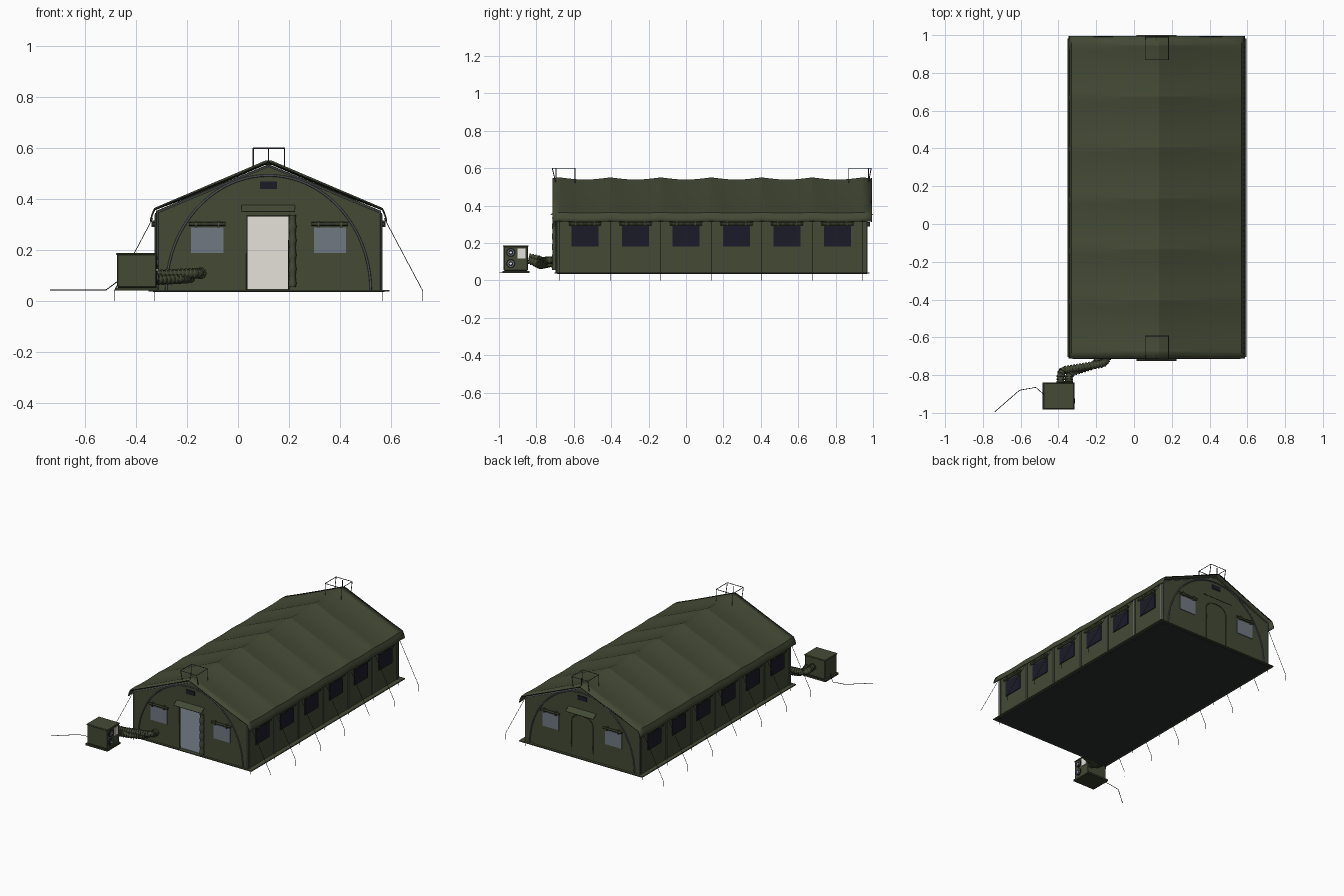
import bpy, bmesh, math
from mathutils import Vector

if "Cube" in bpy.data.objects:
    bpy.data.objects.remove(bpy.data.objects["Cube"], do_unlink=True)

CX = 0.12                        # tent centre line
FRONT, BACK = -0.69, 0.965       # end wall planes
FRAMES = [-0.675 + 0.27 * i for i in range(7)]
GROUND = 0.04


def material(name, r, g, b):
    m = bpy.data.materials.new(name)
    m.use_nodes = True
    m.diffuse_color = (r, g, b, 1)
    bsdf = next(n for n in m.node_tree.nodes if n.type == 'BSDF_PRINCIPLED')
    bsdf.inputs["Base Color"].default_value = (r, g, b, 1)
    bsdf.inputs["Roughness"].default_value = 0.8
    return m


CANVAS = material("olive canvas", 0.057, 0.068, 0.036)
SEAM = material("dark olive seam", 0.036, 0.042, 0.023)
DARK = material("dark window", 0.011, 0.011, 0.021)
PANE = material("grey blue window", 0.165, 0.19, 0.225)
LINER = material("pale liner", 0.78, 0.76, 0.7)
FLOOR = material("black groundsheet", 0.024, 0.027, 0.026)
METAL = material("grey metal", 0.075, 0.08, 0.092)
CORD = material("black cord", 0.012, 0.012, 0.014)


def mesh(name, verts, faces, mat, thick=0):
    bm = bmesh.new()
    vs = [bm.verts.new(v) for v in verts]
    for f in faces:
        bm.faces.new([vs[i] for i in f])
    bmesh.ops.recalc_face_normals(bm, faces=bm.faces[:])
    me = bpy.data.meshes.new(name)
    bm.to_mesh(me)
    bm.free()
    ob = bpy.data.objects.new(name, me)
    bpy.context.collection.objects.link(ob)
    me.materials.append(mat)
    if thick:
        mod = ob.modifiers.new("thickness", 'SOLIDIFY')
        mod.thickness, mod.offset = thick, 0
    return ob


def prism(name, outline, y0, y1, mat, caps=True):
    """Extrude an x-z outline along y."""
    n = len(outline)
    verts = [(x, y, z) for y in (y0, y1) for x, z in outline]
    faces = [(i, (i + 1) % n, n + (i + 1) % n, n + i) for i in range(n)]
    if caps:
        faces += [tuple(range(n)), tuple(range(n, 2 * n))]
    return mesh(name, verts, faces, mat)


def box(name, x0, x1, y0, y1, z0, z1, mat, bevel=0):
    ob = prism(name, [(x0, z0), (x1, z0), (x1, z1), (x0, z1)], y0, y1, mat)
    if bevel:
        ob.modifiers.new("bevel", 'BEVEL').width = bevel
    return ob


def tube(name, pts, radius, mat, sides=2, closed=False, radii=None):
    cu = bpy.data.curves.new(name, 'CURVE')
    cu.dimensions, cu.bevel_depth, cu.bevel_resolution = '3D', radius, sides
    cu.use_fill_caps = True
    sp = cu.splines.new('POLY')
    sp.points.add(len(pts) - 1)
    for i, p in enumerate(pts):
        sp.points[i].co = (*p, 1)
        sp.points[i].radius = radii[i] if radii else 1
    sp.use_cyclic_u = closed
    cu.materials.append(mat)
    ob = bpy.data.objects.new(name, cu)
    bpy.context.collection.objects.link(ob)
    return ob


def resample(pts, step):
    out = []
    for a, b in zip(pts, pts[1:]):
        a, b = Vector(a), Vector(b)
        n = max(1, round((b - a).length / step))
        out += [a.lerp(b, i / n) for i in range(n)]
    return out + [Vector(pts[-1])]


def smooth(ob, degrees):
    bpy.ops.object.select_all(action='DESELECT')
    ob.select_set(True)
    bpy.context.view_layer.objects.active = ob
    bpy.ops.object.shade_smooth_by_angle(angle=math.radians(degrees))


# Groundsheet and skirt
box("groundsheet", -0.335, 0.577, -0.69, 0.968, 0.034, 0.038, FLOOR)
box("ground_skirt", -0.352, 0.595, -0.704, 0.982, 0.037, 0.043, CANVAS)

# End walls: the front one has an open doorway
D0, D1, DTOP = 0.035, 0.2, 0.333
gable = [(CX + 0.442, GROUND), (CX + 0.442, 0.354), (CX, 0.537),
         (CX - 0.442, 0.354), (CX - 0.442, GROUND)]
doorway = [(D0, GROUND), (D0, DTOP), (D1, DTOP), (D1, GROUND)]
prism("front_wall", gable + doorway, FRONT, FRONT + 0.008, CANVAS)
prism("back_wall", gable, BACK - 0.008, BACK, CANVAS)

# Pale inner lining and floor
lining = [(CX + (x - CX) * 0.97, z - 0.016 if z > 0.1 else z + 0.004) for x, z in gable]
prism("inner_liner", lining, FRONT + 0.01, BACK - 0.02, LINER, caps=False)
prism("liner_back", lining, BACK - 0.02, BACK - 0.018, LINER)
box("inner_floor", -0.3, 0.54, FRONT + 0.01, BACK - 0.02, 0.044, 0.047, PANE)

# Roof: sagging canvas between frames, with an eave flap
half = [(0.464, 0.317), (0.458, 0.34), (0.448, 0.363), (0.3, 0.426), (0.15, 0.49), (0.012, 0.549)]
section = [(CX + x, z) for x, z in half] + [(CX - x, z) for x, z in reversed(half)]
SEG = 10
ys = [-0.713] + [FRAMES[0] + 0.27 * i / SEG for i in range(6 * SEG + 1)] + [0.994]
n = len(section)
verts = []
for y in ys:
    sag = abs(math.sin(math.pi * (y - FRAMES[0]) / 0.27)) * 0.012
    verts += [(x, y, z - sag * (1 if z > 0.37 else 0.4)) for x, z in section]
faces = [(r * n + c, r * n + c + 1, (r + 1) * n + c + 1, (r + 1) * n + c)
         for r in range(len(ys) - 1) for c in range(n - 1)]
smooth(mesh("roof", verts, faces, CANVAS, 0.005), 12)


def rolled_cover(name, a, b):
    pts = resample([a, b], 0.02)
    tube(name, pts, 0.007, SEAM, radii=[1 + 0.15 * (i % 2) for i in range(len(pts))])


# Side walls with windows, frame seams, guy lines and pegs
for s, side in ((1, "left"), (-1, "right")):
    wx = CX + s * 0.442

    def strip(name, out, y0, y1, z0, z1, mat):
        box(name, *sorted((wx - s * 0.002, wx + s * out)), y0, y1, z0, z1, mat)

    box(side + "_wall", *sorted((wx, wx - s * 0.006)), FRONT, BACK, GROUND, 0.356, CANVAS)
    for i, y in enumerate(FRAMES):
        strip(f"{side}_seam_{i}", 0.004, y - 0.008, y + 0.008, GROUND, 0.345, CANVAS)
        tube(f"{side}_frame_cord_{i}", [(wx + s * 0.005, y, GROUND), (wx + s * 0.005, y, 0.34)], 0.0022, PANE)
        tube(f"{side}_peg_{i}", [(wx + s * 0.005, y, 0), (wx + s * 0.005, y, GROUND)], 0.0015, METAL)
        tube(f"{side}_guy_line_{i}", [(CX + s * 0.455, y, 0.325), (CX + s * 0.606, y, GROUND),
                                      (CX + s * 0.606, y, 0)], 0.0013, CORD)
        if i < 6:
            c = y + 0.135
            strip(f"{side}_window_{i}", 0.005, c - 0.073, c + 0.073, 0.181, 0.29, DARK)
            rolled_cover(f"{side}_window_roll_{i}", (wx + s * 0.01, c - 0.085, 0.302), (wx + s * 0.01, c + 0.085, 0.302))
            for k in (-0.05, 0.05):
                strip(f"{side}_window_strap_{i}", 0.018, c + k - 0.004, c + k + 0.004, 0.29, 0.315, CANVAS)

# Details shared by both ends
for s, end, wy, edge in ((-1, "front", FRONT, -0.711), (1, "back", BACK, 0.992)):
    def plate(name, x0, x1, z0, z1, mat, out=0.005):
        box(f"{end}_{name}", x0, x1, *sorted((wy - s * 0.002, wy + s * out)), z0, z1, mat)

    # Arched frame and edge trim
    arch = [(CX + 0.402 * math.cos(a), wy + s * 0.002, GROUND + 0.453 * math.sin(a))
            for a in [math.pi * i / 40 for i in range(41)]]
    tube(end + "_arch", arch, 0.0045, METAL)
    tube(end + "_roof_hem", [(CX - 0.444, edge, 0.36), (CX, edge, 0.546), (CX + 0.444, edge, 0.36)], 0.003, CORD)
    tube(end + "_roof_cord", [(CX - 0.436, wy + s * 0.003, 0.348), (CX, wy + s * 0.003, 0.53),
                              (CX + 0.436, wy + s * 0.003, 0.348)], 0.0025, PANE)
    plate("vent", 0.086, 0.153, 0.44, 0.47, DARK)
    for k in (-1, 1):
        cx = CX + k * 0.241
        plate("window", cx - 0.063, cx + 0.063, 0.188, 0.288, PANE)
        rolled_cover(end + "_window_roll", (cx - 0.072, wy + s * 0.01, 0.302), (cx + 0.072, wy + s * 0.01, 0.302))
        for d in (-0.045, 0.045):
            plate("window_strap", cx + d - 0.004, cx + d + 0.004, 0.288, 0.314, CANVAS, 0.019)
        tube(end + "_corner_cord", [(CX + k * 0.436, wy + s * 0.003, GROUND),
                                    (CX + k * 0.436, wy + s * 0.003, 0.348)], 0.0025, PANE)
    # Door canopy
    y1 = wy + s * 0.034
    mesh(end + "_canopy", [(0.013, wy, 0.375), (0.225, wy, 0.375), (0.225, y1, 0.35), (0.013, y1, 0.35)],
         [(0, 1, 2, 3)], CANVAS, 0.004)
    # Wire cage on the ridge
    ya, yb = (-0.715, -0.593) if s < 0 else (0.87, 0.99)
    ring = [(0.06, ya, 0.6), (0.183, ya, 0.6), (0.183, yb, 0.6), (0.06, yb, 0.6)]
    tube(end + "_cage_top", ring, 0.0024, METAL, closed=True)
    for x, y, z in ring:
        foot = min(max(y, -0.695), 0.975)
        tube(end + "_cage_leg", [(x, y, z), (x, foot, 0.52)], 0.0024, METAL)
    ym = -0.695 if s < 0 else 0.975
    tube(end + "_cage_mast", [(CX, ym, 0.54), (CX, ym, 0.6)], 0.0024, METAL)

# Front door: frame and rolled-up flap
tube("front_door_frame", [(D0, FRONT, GROUND), (D0, FRONT, DTOP), (D1, FRONT, DTOP), (D1, FRONT, GROUND)], 0.003, SEAM)
roll = resample([(0.214, FRONT - 0.012, 0.055), (0.214, FRONT - 0.012, 0.338)], 0.014)
tube("rolled_door", roll, 0.014, CANVAS, 3, radii=[1 + 0.13 * math.sin(i * 1.6) for i in range(len(roll))])

# Back door: closed, with a rounded top
rx, top = (D1 - D0) / 2, 0.28
outline = [(D0, GROUND)] + [(CX - rx * math.cos(a), top + 0.055 * math.sin(a))
                            for a in [math.pi * i / 12 for i in range(13)]] + [(D1, GROUND)]
tube("back_door_seam", [(x, BACK + 0.001, z) for x, z in outline], 0.003, SEAM)

# Climate unit
box("unit_pallet", -0.484, -0.315, -0.982, -0.838, GROUND, 0.052, SEAM)
box("unit_body", -0.475, -0.32, -0.975, -0.846, 0.052, 0.184, CANVAS, 0.004)
box("unit_lid", -0.479, -0.316, -0.979, -0.842, 0.18, 0.188, CANVAS, 0.003)
box("unit_panel", -0.322, -0.315, -0.9, -0.858, 0.117, 0.172, LINER)
for z in (0.09, 0.15):
    for name, r, x, mat in (("fan_rim", 0.025, -0.319, CORD), ("fan_ring", 0.017, -0.317, PANE),
                            ("fan_recess", 0.013, -0.316, DARK), ("fan_hub", 0.006, -0.315, LINER)):
        bpy.ops.mesh.primitive_cylinder_add(vertices=20, radius=r, depth=0.006, location=(x, -0.937, z),
                                            rotation=(0, math.pi / 2, 0))
        fan = bpy.context.object
        fan.name = name
        fan.data.materials.append(mat)

# Ribbed air hoses
upper = [(-0.388, -0.84, 0.125), (-0.388, -0.795, 0.115), (-0.375, -0.775, 0.105), (-0.35, -0.77, 0.1),
         (-0.17, -0.74, 0.108), (-0.15, -0.73, 0.108), (-0.147, -0.69, 0.108)]
lower = [(-0.345, -0.84, 0.11), (-0.345, -0.805, 0.095), (-0.33, -0.785, 0.085), (-0.3, -0.775, 0.083),
         (-0.22, -0.75, 0.088), (-0.195, -0.735, 0.09), (-0.19, -0.69, 0.09)]
for name, path in (("upper_hose", upper), ("lower_hose", lower)):
    pts = resample(path, 0.008)
    tube(name, pts, 0.018, SEAM, 3)
    for a, b in zip(pts[::2], pts[1::2]):
        tube(name + "_rib", [a, b], 0.022, CANVAS, 3)
tube("hose_collar", [(-0.147, -0.72, 0.108), (-0.147, -0.69, 0.108)], 0.024, SEAM, 3)

# Power cable
tube("power_cable", [(-0.738, -0.995, 0.042), (-0.606, -0.88, 0.042), (-0.52, -0.865, 0.042),
                     (-0.475, -0.905, 0.075)], 0.0018, CORD)
